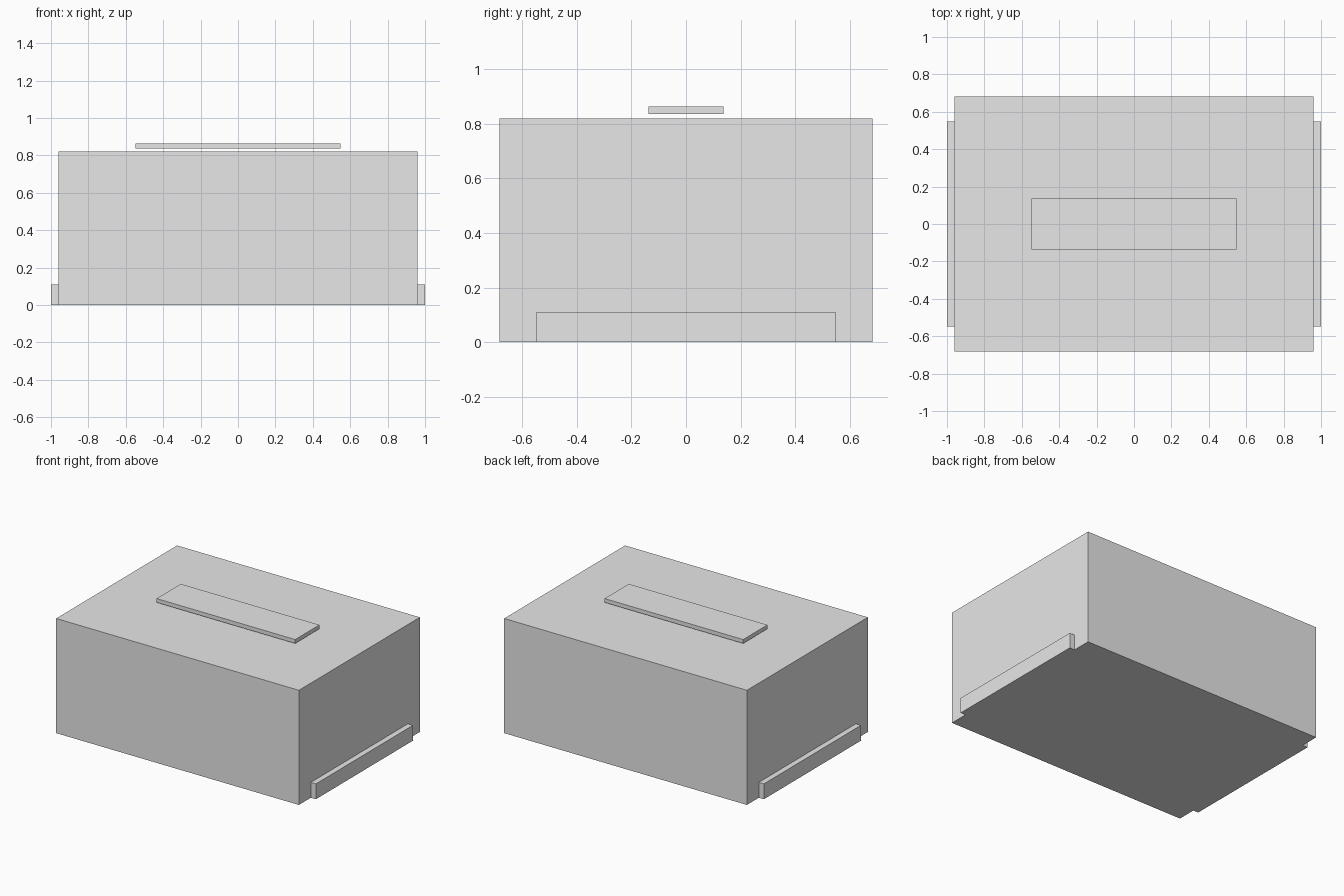
import bpy

if "Cube" in bpy.data.objects:
    bpy.data.objects.remove(bpy.data.objects["Cube"], do_unlink=True)

# Single light grey material
grey = bpy.data.materials.new("light_grey")
grey.use_nodes = True
colour = (0.8, 0.8, 0.8, 1)
grey.diffuse_color = colour
for node in grey.node_tree.nodes:
    if node.type == "BSDF_PRINCIPLED":
        node.inputs["Base Color"].default_value = colour


def box(name, low, high):
    """Flat-shaded box between two opposite corners."""
    centre = [(a + b) / 2 for a, b in zip(low, high)]
    size = [b - a for a, b in zip(low, high)]
    bpy.ops.mesh.primitive_cube_add(size=1, location=centre)
    obj = bpy.context.object
    obj.name = name
    obj.scale = size
    bpy.ops.object.transform_apply(location=False, rotation=False, scale=True)
    obj.data.materials.append(grey)
    return obj


# Main block
box("body", (-0.96, -0.683, 0), (0.96, 0.683, 0.82))

# Thin plate floating just above the top
box("top_plate", (-0.548, -0.137, 0.836), (0.548, 0.137, 0.864))

# Low rails along both sides
box("left_rail", (0.96, -0.548, 0), (1, 0.548, 0.11))
box("right_rail", (-1, -0.548, 0), (-0.96, 0.548, 0.11))
